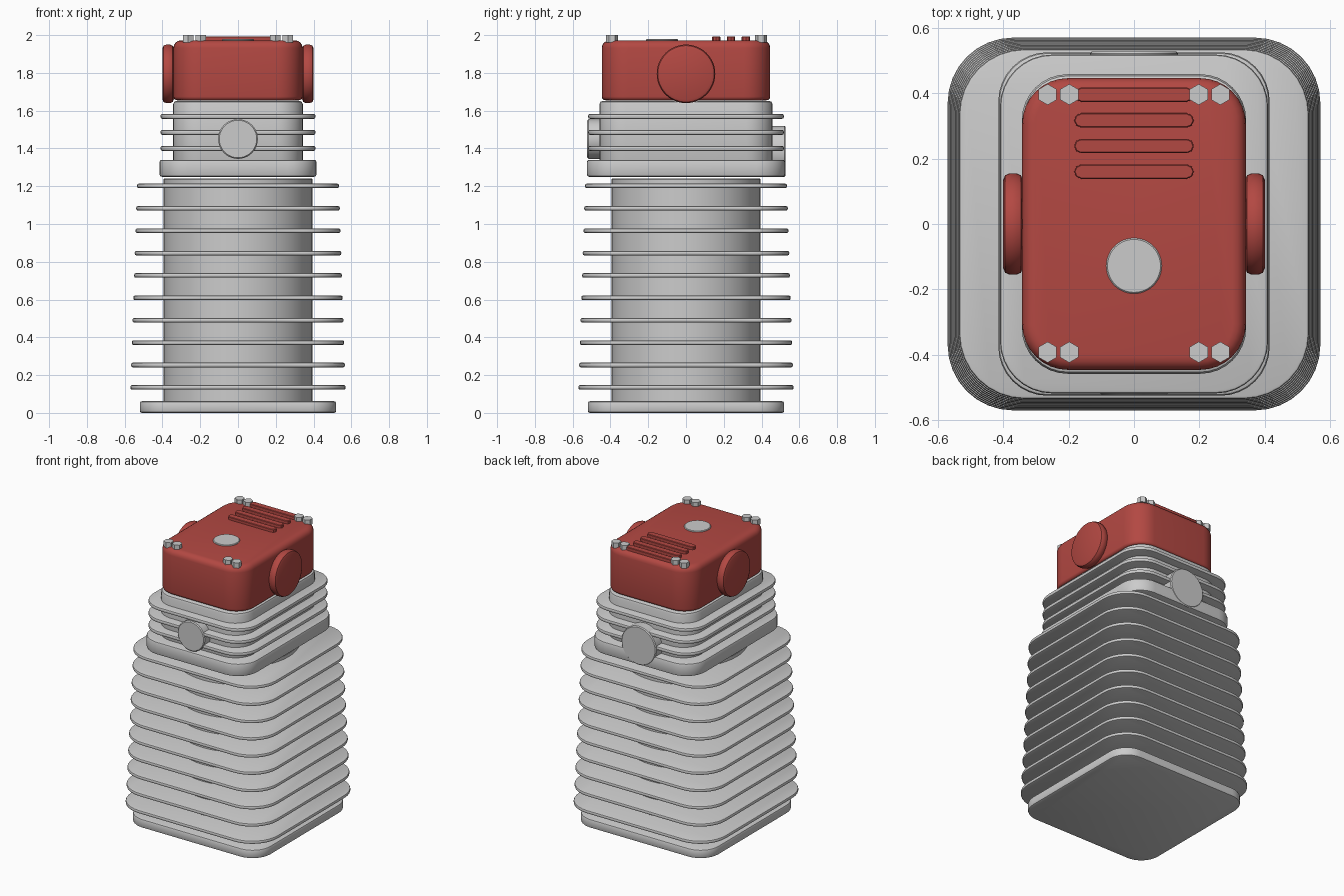
import bpy, bmesh, math
from mathutils import Matrix

if "Cube" in bpy.data.objects:
    bpy.data.objects.remove(bpy.data.objects["Cube"])

red = bpy.data.materials.new("red_paint")
red.diffuse_color = (0.45, 0.065, 0.055, 1)
red.use_nodes = True
red.node_tree.nodes["Principled BSDF"].inputs["Base Color"].default_value = red.diffuse_color


def outline(hx, hy, r, seg):
    """Rounded rectangle; a circle when hx == hy == r."""
    pts = []
    for k, (sx, sy) in enumerate([(1, 1), (-1, 1), (-1, -1), (1, -1)]):
        for i in range(seg + 1):
            a = math.pi / 2 * (k + i / seg)
            pts.append((sx * (hx - r) + r * math.cos(a), sy * (hy - r) + r * math.sin(a)))
    return pts


def slab(name, hx, hy, r, z0, z1, top=0.008, bottom=None, steps=2, seg=8,
         mat=None, matrix=None):
    """Rounded slab lofted from stacked outlines with rounded top and bottom edges."""
    bottom = top if bottom is None else bottom
    rings = []
    for e, z, s in ((bottom, z0, 1), (top, z1, -1)):
        part = []
        for i in range(steps + 1):
            a = math.pi / 2 * i / steps
            part.append((e * (1 - math.sin(a)), z + s * e * (1 - math.cos(a))))
        rings += part if s == 1 else part[::-1]
    bm = bmesh.new()
    loops = [[bm.verts.new((x, y, z)) for x, y in outline(hx - o, hy - o, r - o, seg)]
             for o, z in rings]
    n = len(loops[0])
    for a, b in zip(loops, loops[1:]):
        for i in range(n):
            j = (i + 1) % n
            bm.faces.new((a[i], a[j], b[j], b[i]))
    bm.faces.new(loops[0][::-1])
    bm.faces.new(loops[-1])
    bmesh.ops.remove_doubles(bm, verts=bm.verts, dist=1e-5)
    bmesh.ops.recalc_face_normals(bm, faces=bm.faces)
    if matrix:
        bm.transform(matrix)
    return finish(name, bm, mat)


def finish(name, bm, mat=None, smooth=True):
    me = bpy.data.meshes.new(name)
    bm.to_mesh(me)
    bm.free()
    ob = bpy.data.objects.new(name, me)
    bpy.context.collection.objects.link(ob)
    if mat:
        me.materials.append(mat)
    if smooth:
        bpy.ops.object.select_all(action='DESELECT')
        ob.select_set(True)
        bpy.context.view_layer.objects.active = ob
        bpy.ops.object.shade_smooth_by_angle(angle=math.radians(35))
    return ob


def disc(name, r, z0, z1, edge, matrix=None, mat=None, steps=1):
    return slab(name, r, r, r, z0, z1, edge, steps=steps, seg=12, mat=mat, matrix=matrix)


# Barrel with base flange and tapering cooling fins
slab("base_flange", 0.52, 0.52, 0.14, 0, 0.062, 0.012)
disc("cylinder_barrel", 0.395, 0.03, 1.24, 0.004)
for i in range(10):
    h = 0.57 - 0.035 * i / 9
    z = 0.135 + i * 0.1185
    slab(f"barrel_fin_{i + 1}", h, h, 0.2, z - 0.012, z + 0.012, 0.009)

# Cylinder head with its fins
slab("head_flange", 0.415, 0.525, 0.15, 1.25, 1.34, 0.012)
slab("head_body", 0.343, 0.458, 0.14, 1.3, 1.652, 0.018)
for i, z in enumerate((1.4, 1.485, 1.57)):
    slab(f"head_fin_{i + 1}", 0.41, 0.518, 0.16, z - 0.013, z + 0.013, 0.009)

# Intake and exhaust bosses, front and back
disc("front_port", 0.105, 0.42, 0.523, 0.006,
     Matrix.Translation((0, 0, 1.45)) @ Matrix.Rotation(math.pi / 2, 4, 'X'))
disc("back_port", 0.135, 0.42, 0.527, 0.006,
     Matrix.Translation((0, 0, 1.385)) @ Matrix.Rotation(-math.pi / 2, 4, 'X'))

# Red rocker cover with side caps
slab("rocker_cover", 0.342, 0.446, 0.14, 1.655, 1.972, 0.04, 0.02, steps=4, mat=red)
for side, s in (("right", 1), ("left", -1)):
    disc(f"{side}_cap", 0.155, 0.34, 0.40, 0.02,
         Matrix.Translation((0, 0, 1.795)) @ Matrix.Rotation(s * math.pi / 2, 4, 'Y'),
         red, steps=2)

# Filler cap and raised ribs on the cover
disc("filler_cap", 0.085, 1.95, 1.979, 0.004, Matrix.Translation((0, -0.128, 0)))
for i in range(4):
    slab(f"cover_rib_{i + 1}", 0.183, 0.022, 0.022, 1.955, 1.993, 0.003, steps=1, seg=2,
         mat=red, matrix=Matrix.Translation((0, 0.16 + 0.0785 * i, 0)))

# Hexagonal cover bolts, in pairs at each corner
for i, x in enumerate((-0.264, -0.198, 0.198, 0.264)):
    for side, y in (("back", 0.396), ("front", -0.392)):
        bm = bmesh.new()
        bmesh.ops.create_cone(bm, cap_ends=True, segments=6, radius1=0.032, radius2=0.032,
                              depth=0.038,
                              matrix=Matrix.Translation((x, y, 1.981)))
        finish(f"{side}_bolt_{i + 1}", bm, smooth=False)
